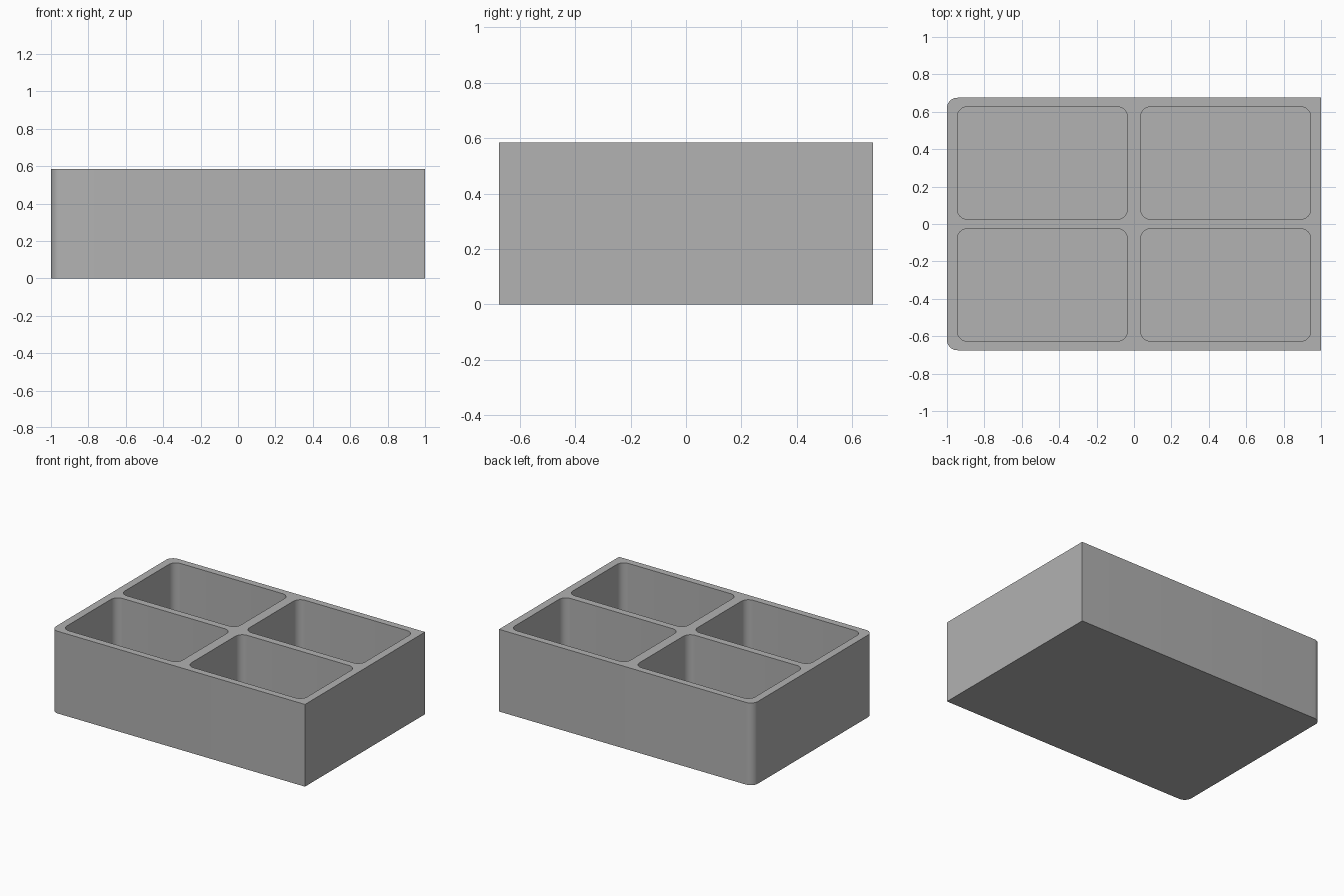
import bpy, bmesh, math

cube = bpy.data.objects.get("Cube")
if cube:
    bpy.data.objects.remove(cube, do_unlink=True)

HALF_X, HALF_Y, HEIGHT = 1.0, 0.675, 0.585
FLOOR, RADIUS, STEPS = 0.05, 0.055, 8

grey = bpy.data.materials.new("plain_grey")
grey.use_nodes = True
grey.diffuse_color = (0.445, 0.445, 0.445, 1)
grey.node_tree.nodes["Principled BSDF"].inputs["Base Color"].default_value = grey.diffuse_color


def rounded_prism(name, x0, x1, y0, y1, z0, z1, round_right=True):
    """Upright block with rounded vertical edges; the +x pair may stay sharp."""
    bm = bmesh.new()
    points = []
    corners = [(x1, y1, -1, -1), (x0, y1, 1, -1), (x0, y0, 1, 1), (x1, y0, -1, 1)]
    for i, (x, y, sx, sy) in enumerate(corners):
        if sx < 0 and not round_right:
            points.append((x, y))
            continue
        for k in range(STEPS + 1):
            a = math.pi / 2 * (i + k / STEPS)
            points.append((x + RADIUS * (sx + math.cos(a)),
                           y + RADIUS * (sy + math.sin(a))))
    base = bm.faces.new([bm.verts.new((x, y, z0)) for x, y in points])
    top = bmesh.ops.extrude_face_region(bm, geom=[base])
    verts = [v for v in top["geom"] if isinstance(v, bmesh.types.BMVert)]
    bmesh.ops.translate(bm, verts=verts, vec=(0, 0, z1 - z0))
    bmesh.ops.recalc_face_normals(bm, faces=bm.faces)
    mesh = bpy.data.meshes.new(name)
    bm.to_mesh(mesh)
    bm.free()
    mesh.materials.append(grey)
    obj = bpy.data.objects.new(name, mesh)
    bpy.context.collection.objects.link(obj)
    return obj


# Tray body: rounded on the -x end, square on the +x end
tray = rounded_prism("compartment_tray", -HALF_X, HALF_X, -HALF_Y, HALF_Y,
                     0, HEIGHT, round_right=False)
bpy.context.view_layer.objects.active = tray
tray.select_set(True)

# Four pockets separated by a cross-shaped divider
for sx in (-1, 1):
    for sy in (-1, 1):
        xs = sorted((sx * 0.035, sx * 0.945))
        ys = sorted((sy * 0.025, sy * 0.627))
        cutter = rounded_prism("pocket_cutter", *xs, *ys, FLOOR, HEIGHT + 0.1)
        cutter.hide_render = True
        cut = tray.modifiers.new("pocket", "BOOLEAN")
        cut.operation = "DIFFERENCE"
        cut.solver = "EXACT"
        cut.object = cutter
        bpy.ops.object.modifier_apply(modifier=cut.name)
        bpy.data.objects.remove(cutter, do_unlink=True)

bpy.ops.object.shade_smooth_by_angle(angle=math.radians(30))
